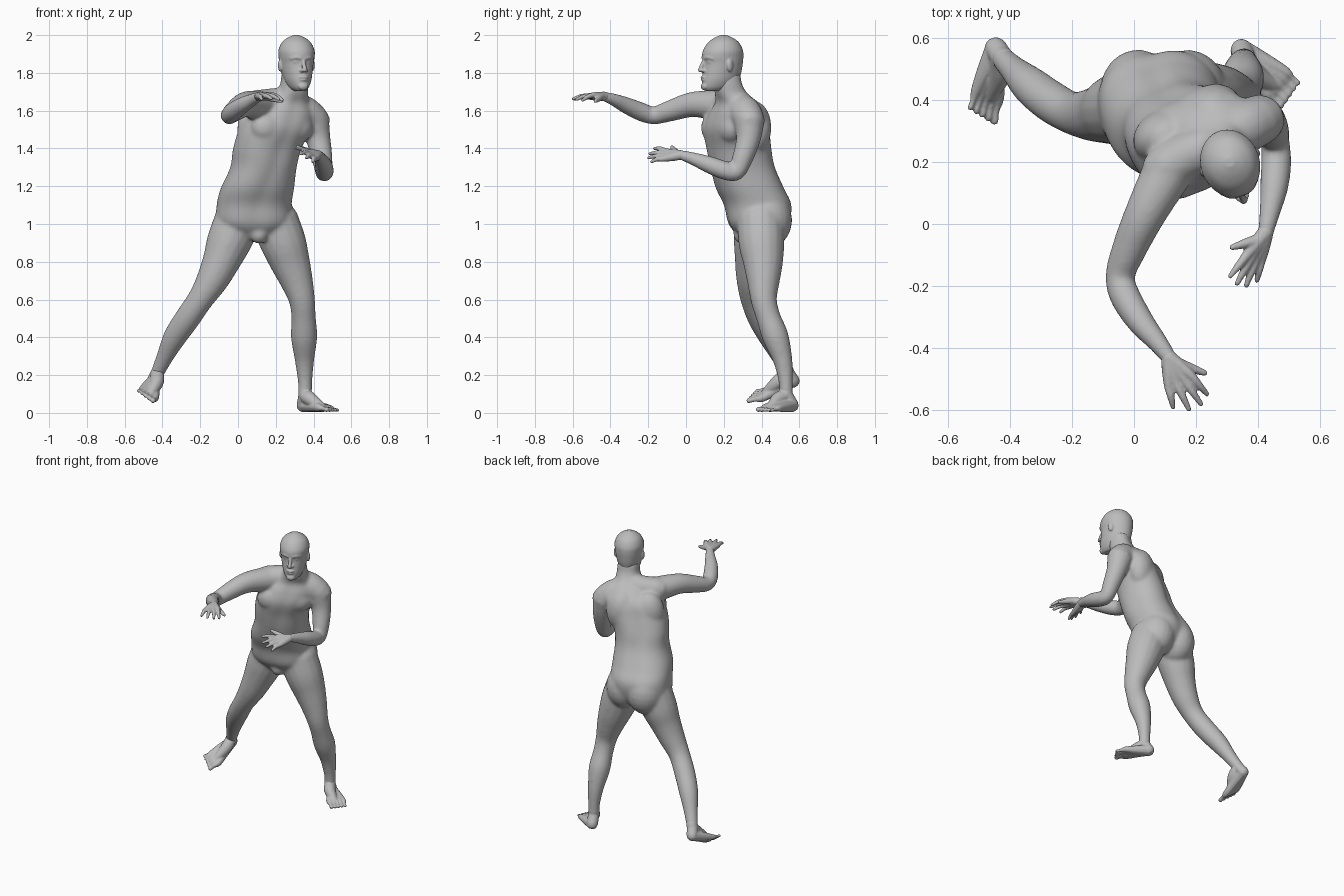
import bpy, bmesh, math
from mathutils import Vector, Matrix

cube = bpy.data.objects.get("Cube")
if cube:
    bpy.data.objects.remove(cube)

skin = bpy.data.materials.new("matte_grey")
skin.use_nodes = True
GREY = (0.5, 0.5, 0.5, 1)
skin.diffuse_color = GREY
skin.node_tree.nodes["Principled BSDF"].inputs["Base Color"].default_value = GREY


def spline(points, steps=5):
    """Smooth curve through tuples of any length."""
    pts = [Vector(p) for p in points]
    out = []
    for i in range(len(pts) - 1):
        b, c = pts[i], pts[i + 1]
        m = (c - pts[i - 1]) / 2 if i else c - b
        n = (pts[i + 2] - b) / 2 if i + 2 < len(pts) else c - b
        for s in range(steps):
            t = s / steps
            h = t * t * (3 - 2 * t)
            out.append(b * (1 - h) + c * h + m * (t * (1 - t) ** 2) - n * (t * t * (1 - t)))
    return out + [pts[-1]]


def loft(bm, rings):
    """Closed skin over a row of equal rings."""
    rows = [[bm.verts.new(p) for p in ring] for ring in rings]
    count = len(rows[0])
    for low, high in zip(rows, rows[1:]):
        for i in range(count):
            j = (i + 1) % count
            bm.faces.new((low[i], low[j], high[j], high[i]))
    bm.faces.new(rows[0][::-1])
    bm.faces.new(rows[-1])


def tube(bm, points, sides=16):
    """Round-ended limb through (x, y, z, radius) points."""
    path = [(p.xyz, p.w) for p in spline(points)]
    a, ra = path[0]
    z, rz = path[-1]
    da, dz = (a - path[1][0]).normalized(), (z - path[-2][0]).normalized()
    caps = ((0.9, 0.44), (0.6, 0.8))
    path = ([(a + da * ra * k, ra * r) for k, r in caps] + path
            + [(z + dz * rz * k, rz * r) for k, r in reversed(caps)])
    rings = []
    for i, (p, r) in enumerate(path):
        d = (path[min(i + 1, len(path) - 1)][0] - path[max(i - 1, 0)][0]).normalized()
        u = d.cross(Vector((0.83, 0.31, 0.46))).normalized()
        v = d.cross(u)
        rings.append([p + (u * math.cos(t) + v * math.sin(t)) * r
                      for t in (math.tau * k / sides for k in range(sides))])
    loft(bm, rings)


def blob(bm, place, size, yaw=0):
    """Ellipsoid for a muscle or feature."""
    m = Matrix.Translation(place) @ Matrix.Rotation(math.radians(yaw), 4, "Z")
    bmesh.ops.create_uvsphere(bm, u_segments=20, v_segments=12, radius=1,
                              matrix=m @ Matrix.Diagonal((*size, 1)))


def finish(name, bm, voxel, passes):
    """Fuse the overlapping shapes into one smooth skin."""
    bmesh.ops.recalc_face_normals(bm, faces=bm.faces)
    mesh = bpy.data.meshes.new(name)
    bm.to_mesh(mesh)
    bm.free()
    mesh.materials.append(skin)
    obj = bpy.data.objects.new(name, mesh)
    bpy.context.collection.objects.link(obj)
    fuse = obj.modifiers.new("fuse", "REMESH")
    fuse.mode = "VOXEL"
    fuse.voxel_size = voxel
    fuse.use_smooth_shade = True
    soften = obj.modifiers.new("soften", "SMOOTH")
    soften.factor = 0.5
    soften.iterations = passes
    return obj


# Torso: (x, y, z, half width, half depth, turn in degrees)
body = bmesh.new()
torso = [(.09, .39, .93, .12, .11, 5), (.085, .385, 1.0, .195, .16, 5),
         (.085, .38, 1.1, .197, .178, 8), (.103, .338, 1.19, .192, .176, 14),
         (.135, .3, 1.3, .172, .165, 20), (.155, .28, 1.4, .178, .162, 26),
         (.195, .268, 1.5, .19, .16, 28), (.225, .275, 1.58, .18, .142, 28),
         (.255, .27, 1.64, .125, .108, 28), (.283, .24, 1.69, .085, .085, 24),
         (.298, .222, 1.74, .073, .074, 20), (.3, .215, 1.8, .068, .07, 20)]
rings = []
for x, y, z, w, d, yaw in spline(torso):
    turn = Matrix.Rotation(math.radians(yaw), 3, "Z")
    ring = []
    for k in range(48):
        t = math.tau * k / 48
        c, s = math.cos(t), math.sin(t)
        groove = 1 - (0.06 if s > 0 else 0.03) * math.exp(-(c / 0.16) ** 2)
        ring.append(Vector((x, y, z)) + turn @ Vector(
            (w * math.copysign(abs(c) ** 0.85, c), d * groove * math.copysign(abs(s) ** 0.85, s), 0)))
    rings.append(ring)
loft(body, rings)

# Chest, shoulder blades, seat and groin
chest = Matrix.Rotation(math.radians(28), 3, "Z")
for side in (-1, 1):
    blob(body, Vector((.195, .265, 1.51)) + chest @ Vector((side * .085, -.08, 0)), (.095, .069, .085), 28)
    blob(body, Vector((.2, .27, 1.51)) + chest @ Vector((side * .085, .06, 0)), (.105, .085, .14), 28)
    blob(body, (.095 + side * .085, .43, 1.02), (.12, .133, .15), 5 + side * 12)
blob(body, (.11, .295, .95), (.05, .045, .055))

# Shoulder slopes
tube(body, [(.28, .26, 1.67, .06), (.19, .23, 1.645, .075), (.1, .18, 1.635, .075)])
tube(body, [(.28, .265, 1.65, .065), (.35, .31, 1.595, .085), (.405, .335, 1.55, .082)])

# Arms
tube(body, [(.12, .19, 1.625, .085), (.04, .04, 1.633, .068), (-.015, -.08, 1.6, .057),
            (-.045, -.17, 1.575, .048), (-.025, -.24, 1.595, .05), (.025, -.32, 1.63, .044),
            (.075, -.38, 1.657, .034), (.112, -.43, 1.675, .027)])
tube(body, [(.4, .335, 1.55, .084), (.425, .33, 1.45, .066), (.445, .3, 1.35, .056),
            (.455, .265, 1.275, .047), (.458, .2, 1.285, .05), (.452, .12, 1.315, .046),
            (.438, .04, 1.345, .035), (.425, -.025, 1.365, .027)])

# Legs
tube(body, [(.195, .395, 1.02, .125), (.24, .4, .9, .122), (.275, .408, .8, .107),
            (.31, .41, .7, .088), (.338, .412, .6, .07), (.347, .435, .51, .065),
            (.35, .475, .4, .07), (.352, .512, .28, .052), (.355, .528, .17, .039),
            (.355, .53, .1, .036)])
tube(body, [(0, .38, 1.02, .125), (-.05, .37, .9, .118), (-.09, .358, .8, .1),
            (-.138, .352, .7, .085), (-.2, .358, .6, .069), (-.268, .395, .5, .068),
            (-.335, .447, .4, .062), (-.385, .495, .3, .046), (-.425, .535, .215, .037)])
finish("body", body, .0085, 16)


def hand(name, wrist, index, pinky, tips, thumb):
    bm = bmesh.new()
    wrist, index, pinky = Vector(wrist), Vector(index), Vector(pinky)
    for i, tip in enumerate(tips):
        knuckle = index.lerp(pinky, i / 3)
        tip = Vector(tip)
        middle = knuckle.lerp(tip, 0.5) + Vector((0, 0, .006))
        tube(bm, [(*wrist, .026), (*wrist.lerp(knuckle, .55), .022), (*knuckle, .016),
                  (*middle, .0125), (*tip, .0085)], 10)
    root = wrist.lerp(index, .3)
    tube(bm, [(*wrist, .022), (*root, .022),
              (*root.lerp(Vector(thumb), .55), .016), (*thumb, .01)], 10)
    finish(name, bm, .005, 2)


hand("right_hand", (.112, -.43, 1.675), (.182, -.487, 1.682), (.112, -.522, 1.675),
     [(.235, -.548, 1.655), (.216, -.58, 1.66), (.177, -.597, 1.663), (.126, -.59, 1.66)],
     (.228, -.48, 1.65))
hand("left_hand", (.425, -.025, 1.365), (.36, -.105, 1.385), (.408, -.122, 1.345),
     [(.31, -.168, 1.4), (.332, -.192, 1.372), (.362, -.198, 1.35), (.396, -.182, 1.33)],
     (.317, -.075, 1.408))


def foot(name, shin, ankle, heel, balls, tips):
    bm = bmesh.new()
    ankle, heel = Vector(ankle), Vector(heel)
    balls, tips = [Vector(p) for p in balls], [Vector(p) for p in tips]
    for i in range(5):
        ball = balls[0].lerp(balls[1], i / 4)
        tip = tips[0].lerp(tips[1], i / 4)
        tube(bm, [(*heel, .036), (*heel.lerp(ball, .55), .028), (*ball, .022 - .001 * i),
                  (*ball.lerp(tip, .55), .0125 - .0007 * i), (*tip, .014 - .0011 * i)], 10)
    tube(bm, [(*shin, .034), (*ankle, .036), (*ankle.lerp(balls[0], .4), .037),
              (*balls[0].lerp(balls[1], .35), .024)])
    tube(bm, [(*ankle, .036), (*heel, .037)])
    finish(name, bm, .005, 2)


foot("left_foot", (.355, .528, .18), (.357, .527, .1), (.347, .56, .04),
     [(.425, .425, .029), (.487, .49, .025)], [(.47, .383, .018), (.527, .455, .014)])
foot("right_foot", (-.405, .515, .255), (-.425, .535, .215), (-.445, .565, .17),
     [(-.44, .405, .08), (-.508, .43, .125)], [(-.45, .333, .065), (-.527, .375, .117)])

# Head: (height, front, back, half width), built facing front and then turned
head = bmesh.new()
skull = [(1.705, -.1, 0, .03), (1.725, -.112, .06, .052), (1.76, -.114, .085, .069),
         (1.8, -.11, .1, .079), (1.85, -.105, .108, .088), (1.885, -.112, .111, .093),
         (1.92, -.106, .108, .094), (1.96, -.08, .088, .077), (1.985, -.046, .055, .048),
         (2.0, -.012, .02, .014)]
loft(head, [[((w * math.cos(t)), (f + b) / 2 + (b - f) / 2 * math.sin(t), z)
             for t in (math.tau * k / 32 for k in range(32))]
            for z, f, b, w in spline(skull)])
# Nose, lips and chin
tube(head, [(0, -.106, 1.865, .009), (0, -.12, 1.835, .011), (0, -.127, 1.815, .013)])
blob(head, (0, -.113, 1.777), (.026, .01, .006))
blob(head, (0, -.112, 1.764), (.022, .01, .007))
blob(head, (0, -.105, 1.728), (.028, .016, .02))
# Brows, eyes, nostrils and ears
for side in (-1, 1):
    tube(head, [(side * .01, -.105, 1.877, .009), (side * .036, -.097, 1.882, .01),
                (side * .06, -.076, 1.876, .009)])
    blob(head, (side * .034, -.087, 1.857), (.015, .012, .008))
    blob(head, (side * .013, -.113, 1.812), (.01, .012, .009))
    blob(head, (side * .089, .008, 1.84), (.012, .02, .034), side * 20)
skull_obj = finish("head", head, .005, 3)
skull_obj.location = (.31, .195, 0)
skull_obj.rotation_euler.z = math.radians(20)
